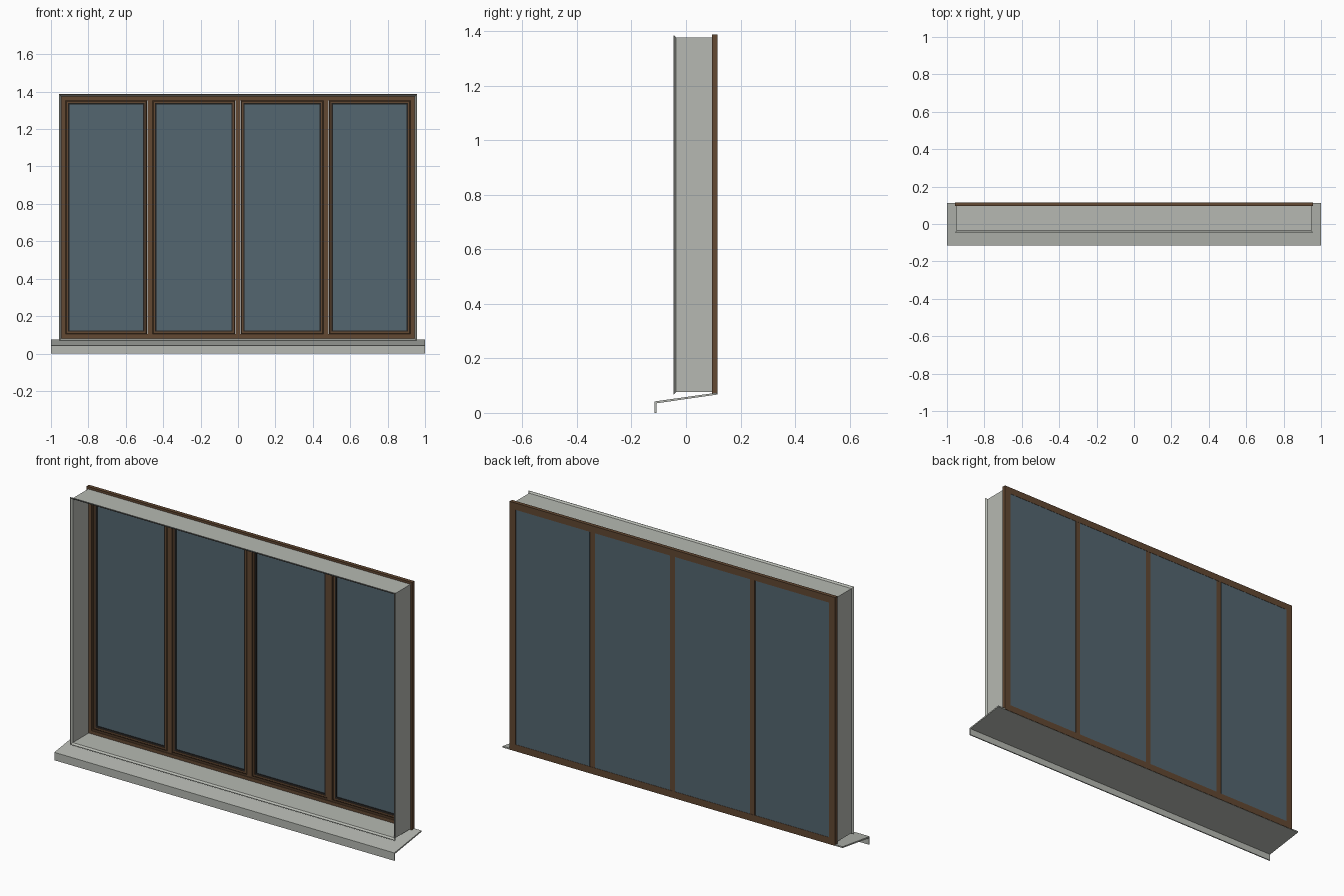
import bpy

if "Cube" in bpy.data.objects:
    bpy.data.objects.remove(bpy.data.objects["Cube"])


def material(name, rgb):
    m = bpy.data.materials.new(name)
    lin = [((c / 255 + 0.055) / 1.055) ** 2.4 for c in rgb]
    m.diffuse_color = (*lin, 1)
    m.use_nodes = True
    m.node_tree.nodes["Principled BSDF"].inputs["Base Color"].default_value = m.diffuse_color
    return m


GREY = material("pale grey metal", (182, 185, 178))
BROWN = material("brown frame", (98, 72, 50))
GLASS = material("blue grey glass", (84, 102, 112))
BLACK = material("dark gasket", (36, 34, 32))


def make(name, verts, faces, mat):
    me = bpy.data.meshes.new(name)
    me.from_pydata(verts, [], faces)
    me.materials.append(mat)
    ob = bpy.data.objects.new(name, me)
    bpy.context.collection.objects.link(ob)
    return ob


def ring(name, x0, x1, z0, z1, profile, mat):
    """Rectangular frame: closed profile of (inset, y) swept round the rectangle."""
    verts, n = [], len(profile)
    for sx, sz in ((0, 0), (1, 0), (1, 1), (0, 1)):
        for d, y in profile:
            verts.append((x1 - d if sx else x0 + d, y, z1 - d if sz else z0 + d))
    faces = []
    for c in range(4):
        for i in range(n):
            j, e = (i + 1) % n, (c + 1) % 4
            faces.append((c * n + i, c * n + j, e * n + j, e * n + i))
    return make(name, verts, faces, mat)


def extrude_x(name, profile, half, mat):
    """Closed (y, z) profile extruded along x."""
    n = len(profile)
    verts = [(s * half, y, z) for s in (-1, 1) for y, z in profile]
    faces = [(i, (i + 1) % n, n + (i + 1) % n, n + i) for i in range(n)]
    faces += [tuple(range(n))[::-1], tuple(range(n, 2 * n))]
    return make(name, verts, faces, mat)


def box(name, x0, x1, y0, y1, z0, z1, mat):
    p = [(y0, z0), (y1, z0), (y1, z1), (y0, z1)]
    ob = extrude_x(name, p, (x1 - x0) / 2, mat)
    ob.location.x = (x0 + x1) / 2
    return ob


# Sloping sill with a folded front lip
extrude_x("sill", [(-0.115, 0), (-0.109, 0), (-0.109, 0.035), (0.113, 0.067),
                   (0.113, 0.074), (-0.115, 0.042)], 1.0, GREY)

# Sheet metal lining with a small front flange
ring("reveal_lining", -0.956, 0.956, 0.068, 1.384,
     [(0, -0.046), (0.003, -0.046), (0.011, -0.038), (0.011, 0.096),
      (0.008, 0.096), (0.008, -0.036), (0, -0.044)], GREY)

# Outer window frame with a stepped face
ring("window_frame", -0.957, 0.957, 0.068, 1.388,
     [(0, 0.095), (0.028, 0.095), (0.028, 0.099), (0.036, 0.099),
      (0.036, 0.115), (0, 0.115)], BROWN)

# Mullions between the sashes
for x in (-0.47, 0, 0.47):
    box("mullion", x - 0.014, x + 0.014, 0.097, 0.114, 0.10, 1.36, BROWN)

# Sashes, gaskets and panes
for a, b in ((-0.921, -0.487), (-0.457, -0.016), (0.016, 0.457), (0.487, 0.921)):
    ring("sash", a, b, 0.104, 1.352,
         [(0, 0.102), (0.004, 0.099), (0.013, 0.099), (0.013, 0.111), (0, 0.111)], BROWN)
    ring("gasket", a + 0.013, b - 0.013, 0.117, 1.339,
         [(0, 0.101), (0.007, 0.103), (0.007, 0.111), (0, 0.111)], BLACK)
    box("glass_pane", a, b, 0.107, 0.1135, 0.104, 1.352, GLASS)
